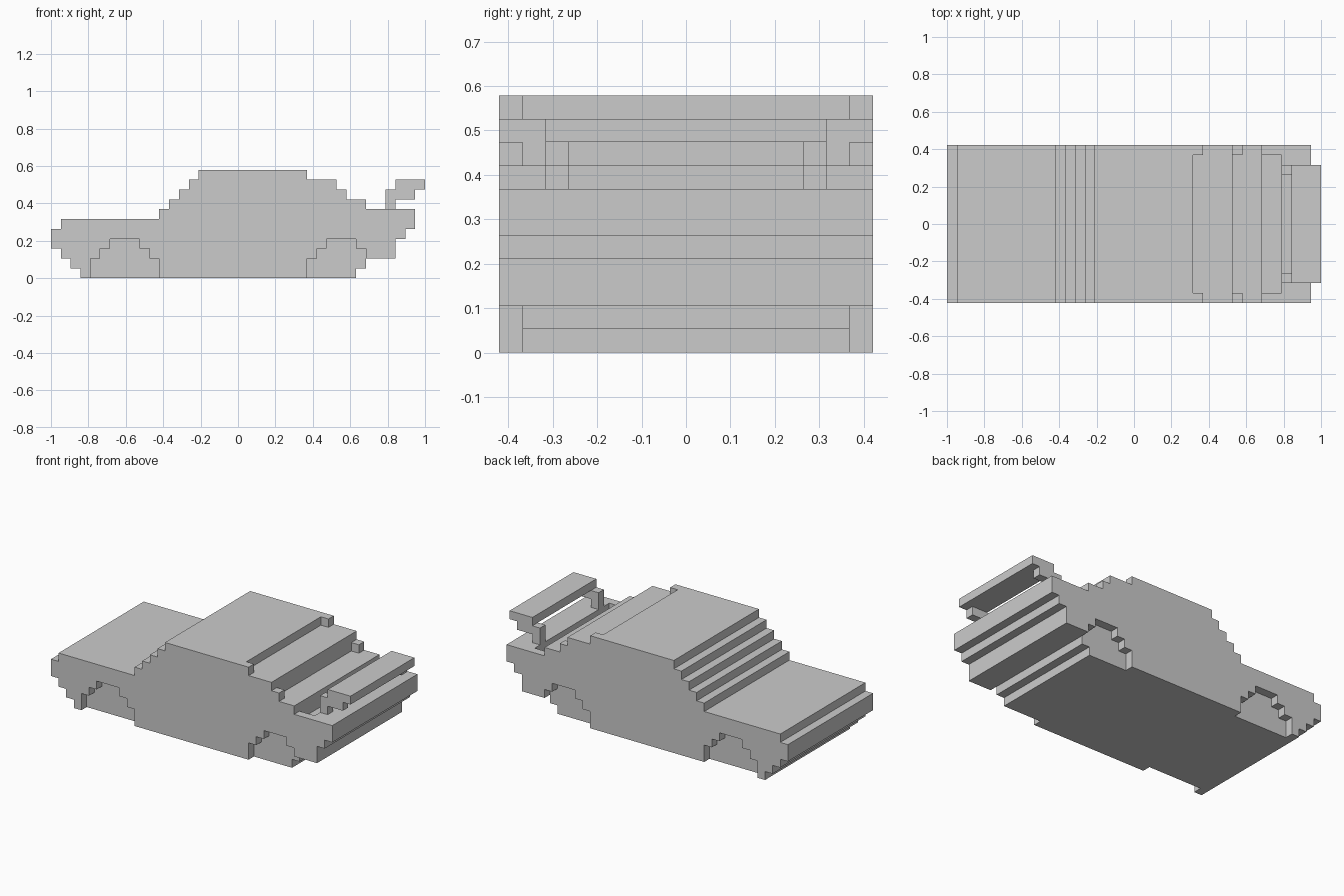
import bpy, bmesh

if "Cube" in bpy.data.objects:
    bpy.data.objects.remove(bpy.data.objects["Cube"])

U = 1 / 19  # one block of the stepped grid


def extrude(name, profile, y0, y1):
    """Extrude an (x, z) outline, in blocks, from y0 to y1."""
    bm = bmesh.new()
    face = bm.faces.new([bm.verts.new((x * U, y0 * U, z * U)) for x, z in profile])
    out = bmesh.ops.extrude_face_region(bm, geom=[face])
    verts = [g for g in out["geom"] if isinstance(g, bmesh.types.BMVert)]
    bmesh.ops.translate(bm, verts=verts, vec=(0, (y1 - y0) * U, 0))
    bmesh.ops.recalc_face_normals(bm, faces=bm.faces)
    mesh = bpy.data.meshes.new(name)
    bm.to_mesh(mesh)
    bm.free()
    obj = bpy.data.objects.new(name, mesh)
    bpy.context.collection.objects.link(obj)
    return obj


def rect(x0, x1, z0, z1):
    return [(x0, z0), (x1, z0), (x1, z1), (x0, z1)]


def cut(target, cutter):
    cutter.hide_render = True
    mod = target.modifiers.new("cut", "BOOLEAN")
    mod.operation = "DIFFERENCE"
    mod.solver = "EXACT"
    mod.object = cutter
    bpy.context.view_layer.objects.active = target
    bpy.ops.object.modifier_apply(modifier=mod.name)
    bpy.data.objects.remove(cutter)


# Body: stepped side outline across the full width
outline = [
    (-16, 0), (12, 0), (12, 1), (13, 1), (13, 2), (16, 2), (16, 4), (17, 4),
    (17, 5), (18, 5), (18, 7), (13, 7), (13, 8), (11, 8), (11, 9), (10, 9),
    (10, 10), (7, 10), (7, 11), (-4, 11), (-4, 10), (-5, 10), (-5, 9), (-6, 9),
    (-6, 8), (-7, 8), (-7, 7), (-8, 7), (-8, 6), (-18, 6), (-18, 5), (-19, 5),
    (-19, 3), (-18, 3), (-18, 2), (-17, 2), (-17, 1), (-16, 1),
]
body = extrude("car_body", outline, -8, 8)

# Wheel arches, one block deep on each side
arch = [(0, -1), (0, 2), (1, 2), (1, 3), (2, 3), (2, 4),
        (5, 4), (5, 3), (6, 3), (6, 2), (7, 2), (7, -1)]
for start in (-15, 7):
    for y0, y1 in ((-9, -7), (7, 9)):
        cut(body, extrude("arch_cutter", [(x + start, z) for x, z in arch], y0, y1))

# Rear window insets and the boot recess, between the side rails
for box in ((6, 8, 10, 12), (10, 12, 8, 9), (13, 15, 6, 8)):
    cut(body, extrude("inset_cutter", rect(*box), -7, 7))

# Spoiler: two stepped struts carrying a wing
strut = [(15, 7), (16, 7), (16, 8), (18, 8), (18, 9), (15, 9)]
for side, y in (("front", -6), ("back", 5)):
    extrude("spoiler_strut_" + side, strut, y, y + 1)
extrude("spoiler_wing", rect(16, 19, 9, 10), -6, 6)
